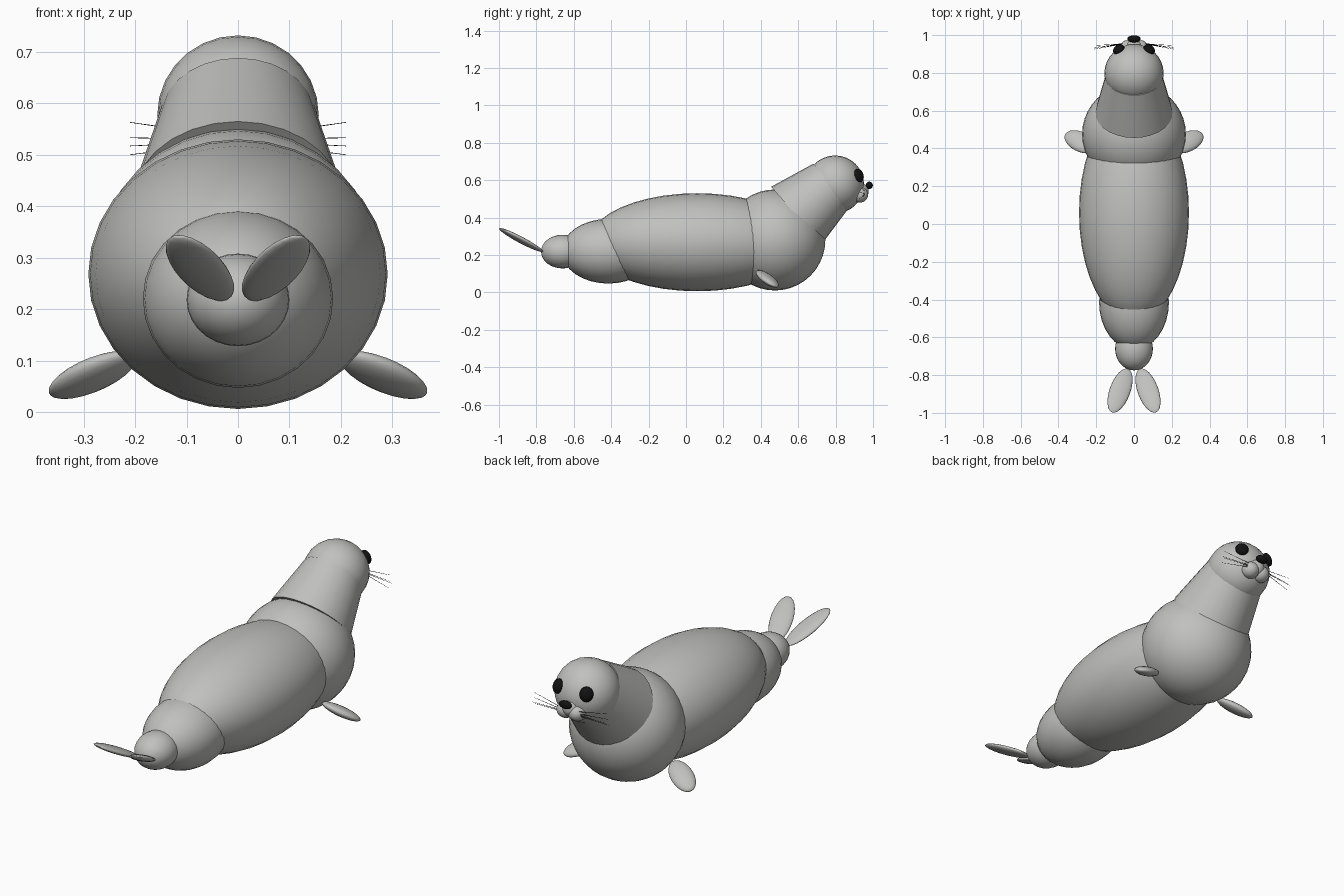
import bpy, math
from mathutils import Vector, Matrix

if "Cube" in bpy.data.objects:
    bpy.data.objects.remove(bpy.data.objects["Cube"])


def material(name, rgb):
    m = bpy.data.materials.new(name)
    m.diffuse_color = (*rgb, 1)
    m.use_nodes = True
    m.node_tree.nodes["Principled BSDF"].inputs["Base Color"].default_value = m.diffuse_color
    return m


GREY = material("pale_grey_fur", (0.53, 0.53, 0.52))
BLACK = material("black", (0.006, 0.006, 0.006))


def finish(name, mat):
    ob = bpy.context.object
    ob.name = name
    ob.data.materials.append(mat)
    bpy.ops.object.shade_smooth_by_angle(angle=math.radians(60))
    return ob


def ellipsoid(name, centre, radii, mat=GREY, long=(0, 1, 0), side=(1, 0, 0), seg=28, rings=16):
    """Radii run along the side, long and remaining axes; poles lie on the long axis."""
    bpy.ops.mesh.primitive_uv_sphere_add(segments=seg, ring_count=rings, radius=1)
    l = Vector(long).normalized()
    s = Vector(side)
    s = (s - l * s.dot(l)).normalized()
    n = s.cross(l)
    a, b, c = s * radii[0], l * radii[1], n * radii[2]
    # local z -> long axis, local x -> side axis, local y -> thickness
    frame = Matrix((a, -c, b)).transposed().to_4x4()
    bpy.context.object.data.transform(Matrix.Translation(centre) @ frame)
    return finish(name, mat)


def cone(name, p0, p1, r0, r1, mat, sides=28, caps='NGON'):
    p0, p1 = Vector(p0), Vector(p1)
    d = p1 - p0
    bpy.ops.mesh.primitive_cone_add(vertices=sides, radius1=r0, radius2=r1,
                                    depth=d.length, end_fill_type=caps)
    rot = d.to_track_quat('Z', 'Y').to_matrix().to_4x4()
    bpy.context.object.data.transform(Matrix.Translation((p0 + p1) / 2) @ rot)
    return finish(name, mat)


# Torso masses from tail to head
ellipsoid("tail_base", (0, -0.66, 0.218), (0.1, 0.115, 0.09))
ellipsoid("hips", (0, -0.415, 0.22), (0.185, 0.25, 0.173))
ellipsoid("body", (0, 0.06, 0.268), (0.291, 0.58, 0.262), seg=32, rings=20)
ellipsoid("chest", (0, 0.475, 0.28), (0.275, 0.27, 0.27), seg=32, rings=20)
cone("neck", (0, 0.59, 0.41), (0, 0.78, 0.575), 0.205, 0.15, GREY)
ellipsoid("head", (0, 0.797, 0.577), (0.157, 0.155, 0.155))
ellipsoid("muzzle", (0, 0.915, 0.54), (0.05, 0.062, 0.05), seg=20, rings=12)
ellipsoid("nose", (0, 0.98, 0.572), (0.035, 0.019, 0.02), BLACK, seg=16, rings=10)

for label, s in (("left", -1), ("right", 1)):
    # Face
    ellipsoid(label + "_cheek", (s * 0.032, 0.928, 0.522), (0.045, 0.046, 0.042), seg=20, rings=12)
    ellipsoid(label + "_eye", (s * 0.081, 0.924, 0.625), (0.033, 0.022, 0.037), BLACK,
              long=(s * 0.08, 0.125, 0.048), side=(1, -s * 0.6, 0), seg=16, rings=10)
    for i, (z0, z1, y1) in enumerate(((0.54, 0.563, 0.935), (0.53, 0.533, 0.93),
                                      (0.52, 0.5, 0.925), (0.525, 0.517, 0.945))):
        cone(f"{label}_whisker_{i + 1}", (s * 0.05, 0.955, z0), (s * 0.21, y1, z1),
             0.0015, 0.0006, BLACK, sides=5)
    # Flippers
    ellipsoid(label + "_front_flipper", (s * 0.283, 0.435, 0.072), (0.055, 0.098, 0.024),
              long=(s * 0.085, 0.045, -0.042), side=(-s * 0.5, 0.85, -0.3), seg=20, rings=12)
    ellipsoid(label + "_rear_flipper", (s * 0.074, -0.882, 0.28), (0.055, 0.138, 0.016),
              long=(s * 0.042, -0.115, 0.062), side=(1, s * 0.35, 0), seg=20, rings=12)
